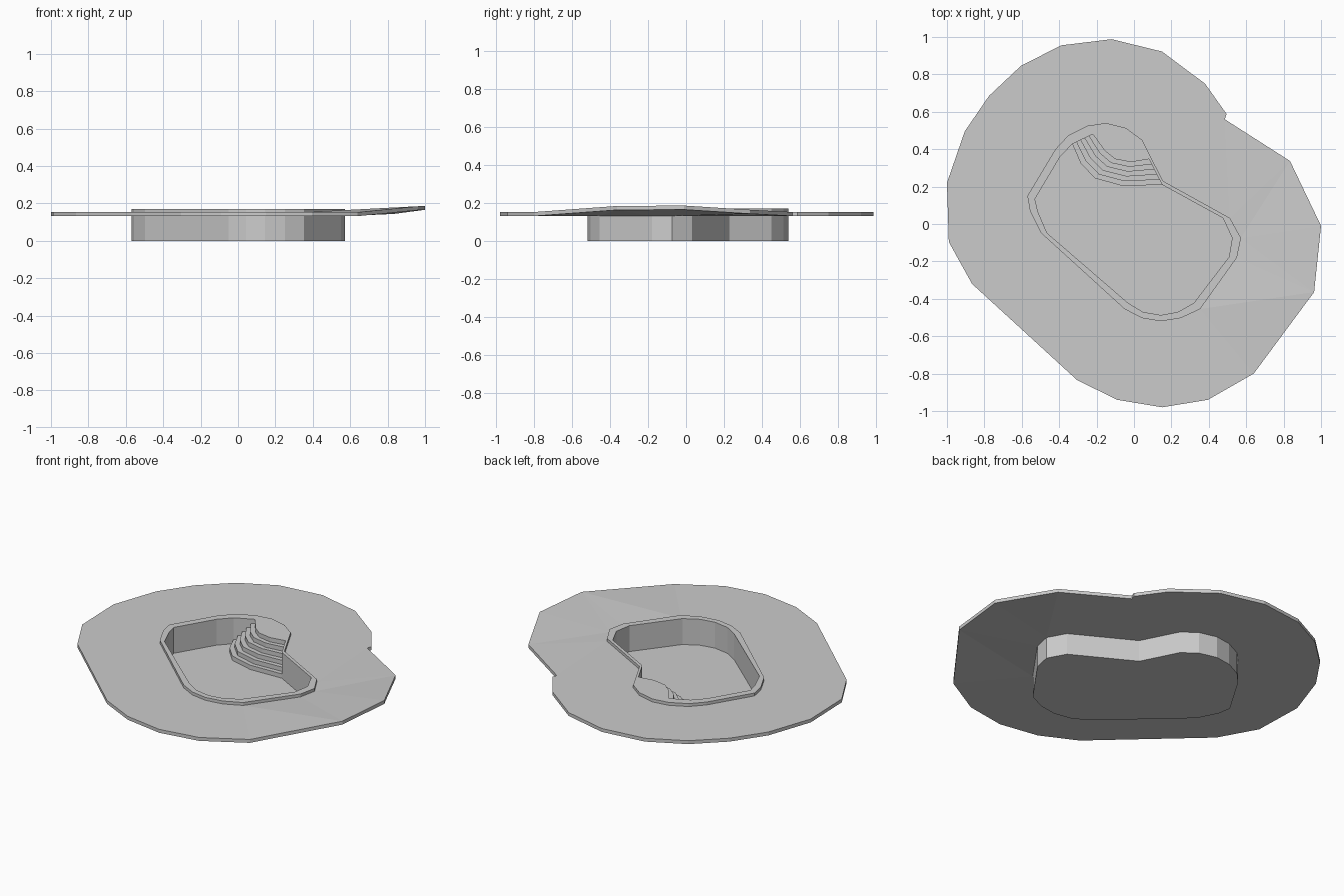
import bpy, bmesh
from mathutils import Vector

if "Cube" in bpy.data.objects:
    bpy.data.objects.remove(bpy.data.objects["Cube"])

DECK_BOT, DECK_TOP, RIM, FLOOR = 0.132, 0.153, 0.171, 0.012

# Plan outlines, all clockwise from the left
deck_edge = [(-1, .22), (-.905, .495), (-.775, .685), (-.605, .845), (-.39, .955),
             (-.12, .988), (.15, .922), (.38, .75), (.495, .588), (.485, .56),
             (.834, .337), (1, -.01), (.963, -.364), (.64, -.80), (.395, -.94),
             (.15, -.98), (-.09, -.94), (-.305, -.834), (-.866, -.32), (-.99, -.096)]
lift = {10: .012, 11: .034, 12: .032}      # raised corners of the deck
shell = [(-.57, .15), (-.42, .40), (-.35, .475), (-.25, .525), (-.15, .54),
         (-.043, .513), (.043, .45), (.155, .23), (.513, .032), (.572, -.075),
         (.55, -.18), (.353, -.455), (.25, -.503), (.144, -.52), (.043, -.503),
         (-.05, -.455), (-.497, -.048), (-.556, .07)]
basin = [(.475, .032), (.525, -.075), (.508, -.176), (.32, -.422), (.235, -.47),
         (.144, -.487), (.048, -.47), (-.032, -.422), (-.465, -.048),
         (-.513, .064), (-.53, .133), (-.396, .358)]
step_top = [(-.22, .48), (-.155, .39), (-.10, .347), (-.015, .331), (.08, .347)]
step_foot = [(-.33, .428), (-.285, .325), (-.21, .245), (-.06, .203), (.15, .21)]


def loop(bm, pts, z, lifts={}):
    return [bm.verts.new((x, y, z + lifts.get(i, 0))) for i, (x, y) in enumerate(pts)]


def bridge(bm, a, b, closed=True):
    n = len(a)
    for i in range(n if closed else n - 1):
        j = (i + 1) % n
        bm.faces.new((a[i], a[j], b[j], b[i]))


def fill_ring(bm, *loops):
    # Fill between outlines while flat, then restore heights
    verts = [v for l in loops for v in l]
    heights = [v.co.z for v in verts]
    for v in verts:
        v.co.z = 0
    edges = []
    for l in loops:
        for i in range(len(l)):
            pair = (l[i - 1], l[i])
            edges.append(bm.edges.get(pair) or bm.edges.new(pair))
    bmesh.ops.triangle_fill(bm, use_beauty=True, edges=edges, normal=Vector((0, 0, 1)))
    for v, z in zip(verts, heights):
        v.co.z = z


def finish(bm, name, recalc=True):
    if recalc:
        bmesh.ops.recalc_face_normals(bm, faces=bm.faces[:])
    me = bpy.data.meshes.new(name)
    bm.to_mesh(me)
    bm.free()
    bpy.context.collection.objects.link(bpy.data.objects.new(name, me))


# Deck slab with a hole for the pool
bm = bmesh.new()
top, bot = loop(bm, deck_edge, DECK_TOP, lift), loop(bm, deck_edge, DECK_BOT, lift)
top_in, bot_in = loop(bm, shell, DECK_TOP), loop(bm, shell, DECK_BOT)
fill_ring(bm, top, top_in)
fill_ring(bm, bot, bot_in)
bridge(bm, top, bot)
bridge(bm, top_in, bot_in)
finish(bm, "deck")

# Pool shell: outer wall, rim, inner wall, floor
bm = bmesh.new()
out_top, out_bot = loop(bm, shell, RIM), loop(bm, shell, 0)
bridge(bm, out_top, out_bot)
bm.faces.new(out_bot)
wall = [step_top[-1], step_foot[-1]] + basin + [step_foot[0], step_top[0]]
wall_top, wall_bot = loop(bm, wall, RIM), loop(bm, wall, FLOOR)
bridge(bm, wall_top, wall_bot, closed=False)
fill_ring(bm, out_top, wall_top + loop(bm, step_top[1:-1], RIM))
bm.faces.new(wall_bot[1:-1] + loop(bm, step_foot[1:-1], FLOOR))
finish(bm, "pool_shell")

# Curved steps: alternating risers and treads
bm = bmesh.new()
count = 6
rise = (RIM - FLOOR) / count
prev = None
for i in range(count):
    t = i / (count - 1)
    edge = [Vector(a).lerp(Vector(b), t) for a, b in zip(step_top, step_foot)]
    for z in (RIM - i * rise, RIM - (i + 1) * rise):
        row = loop(bm, edge, z)
        if prev:
            bridge(bm, row, prev, closed=False)
        prev = row
finish(bm, "steps", recalc=False)
